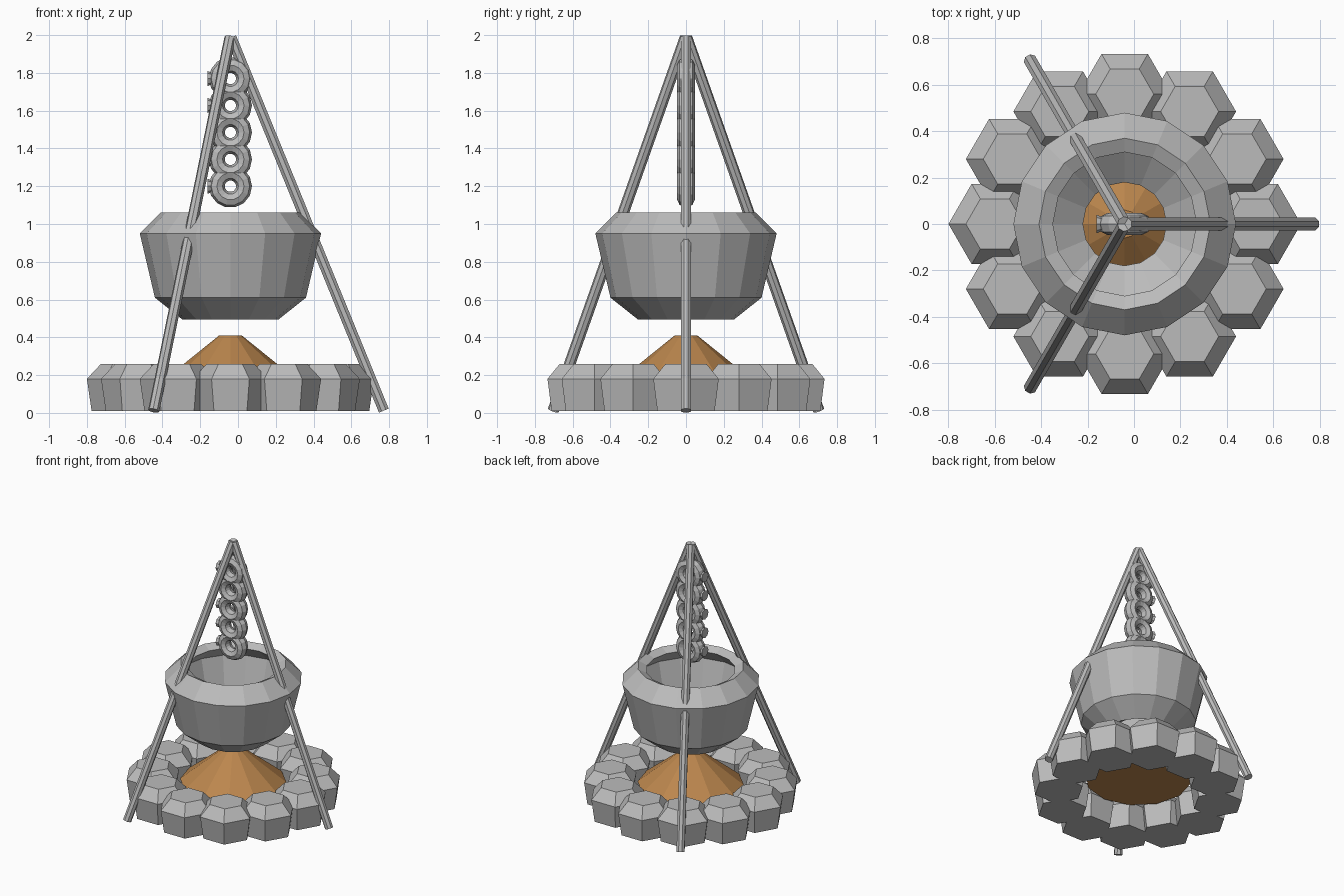
import bpy, bmesh, math
from mathutils import Vector

if "Cube" in bpy.data.objects:
    bpy.data.objects.remove(bpy.data.objects["Cube"])

CX = -0.04  # common axis of pot, chain, fire and stone ring


def material(name, rgb):
    m = bpy.data.materials.new(name)
    m.diffuse_color = (*rgb, 1)
    m.use_nodes = True
    m.node_tree.nodes["Principled BSDF"].inputs["Base Color"].default_value = m.diffuse_color
    return m


GREY = material("grey", (0.5, 0.5, 0.5))
ORANGE = material("orange", (0.50, 0.24, 0.075))


def finish(name, bm, mat, loc=(CX, 0, 0)):
    bmesh.ops.recalc_face_normals(bm, faces=bm.faces)
    me = bpy.data.meshes.new(name)
    bm.to_mesh(me)
    bm.free()
    me.materials.append(mat)
    ob = bpy.data.objects.new(name, me)
    ob.location = loc
    bpy.context.collection.objects.link(ob)
    return ob


def lathe(name, profile, sides, mat, loc=(CX, 0, 0), closed=False, start=0.0):
    """Turn (radius, z) points around z; open profiles get flat caps."""
    bm = bmesh.new()
    rings = []
    for r, z in profile:
        angles = [start + math.tau * i / sides for i in range(sides)]
        rings.append([bm.verts.new((r * math.cos(a), r * math.sin(a), z)) for a in angles])
    pairs = list(zip(rings, rings[1:]))
    if closed:
        pairs.append((rings[-1], rings[0]))
    else:
        bm.faces.new(rings[0])
        bm.faces.new(rings[-1])
    for a, b in pairs:
        for i in range(sides):
            j = (i + 1) % sides
            bm.faces.new((a[i], a[j], b[j], b[i]))
    return finish(name, bm, mat, loc)


# Ring of hexagonal stones
for i in range(12):
    a = math.tau * i / 12
    lathe(f"stone_{i + 1}", [(0.175, 0.01), (0.20, 0.18), (0.125, 0.26)], 6, GREY,
          (CX + 0.56 * math.cos(a), 0.56 * math.sin(a), 0))

# Fire mound
lathe("fire", [(0.37, 0.16), (0.06, 0.41)], 12, ORANGE)

# Thick-walled pot, open at the top and bottom
lathe("pot", [(0.255, 0.495), (0.40, 0.61), (0.48, 0.95), (0.37, 1.06),
              (0.31, 1.03), (0.41, 0.93), (0.34, 0.66), (0.18, 0.54)],
      16, GREY, closed=True)

# Tripod legs
for i in range(3):
    a = math.tau * i / 3
    foot = Vector((CX + 0.812 * math.cos(a), 0.812 * math.sin(a), 0.012))
    top = Vector((CX + 0.004 * math.cos(a), 0.004 * math.sin(a), 1.988))
    d = top - foot
    leg = lathe(f"leg_{i + 1}", [(0.03, 0), (0.03, d.length)], 8, GREY, foot, start=math.pi / 8)
    leg.rotation_mode = 'QUATERNION'
    leg.rotation_quaternion = d.to_track_quat('Z', 'Y')

# Chain links, each with a flared tip on its left side
for i in range(5):
    z = 1.20 + 0.1425 * i
    tube = [(0.072 + 0.042 * math.cos(math.tau * k / 8), 0.048 * math.sin(math.tau * k / 8))
            for k in range(8)]
    link = lathe(f"chain_link_{i + 1}", tube, 14, GREY, (CX, 0, z), closed=True)
    link.rotation_euler.x = math.pi / 2
    tip = lathe(f"link_tip_{i + 1}", [(0.012, 0.05), (0.04, 0.122)], 8, GREY, (CX, 0, z))
    tip.rotation_euler.y = -math.pi / 2
